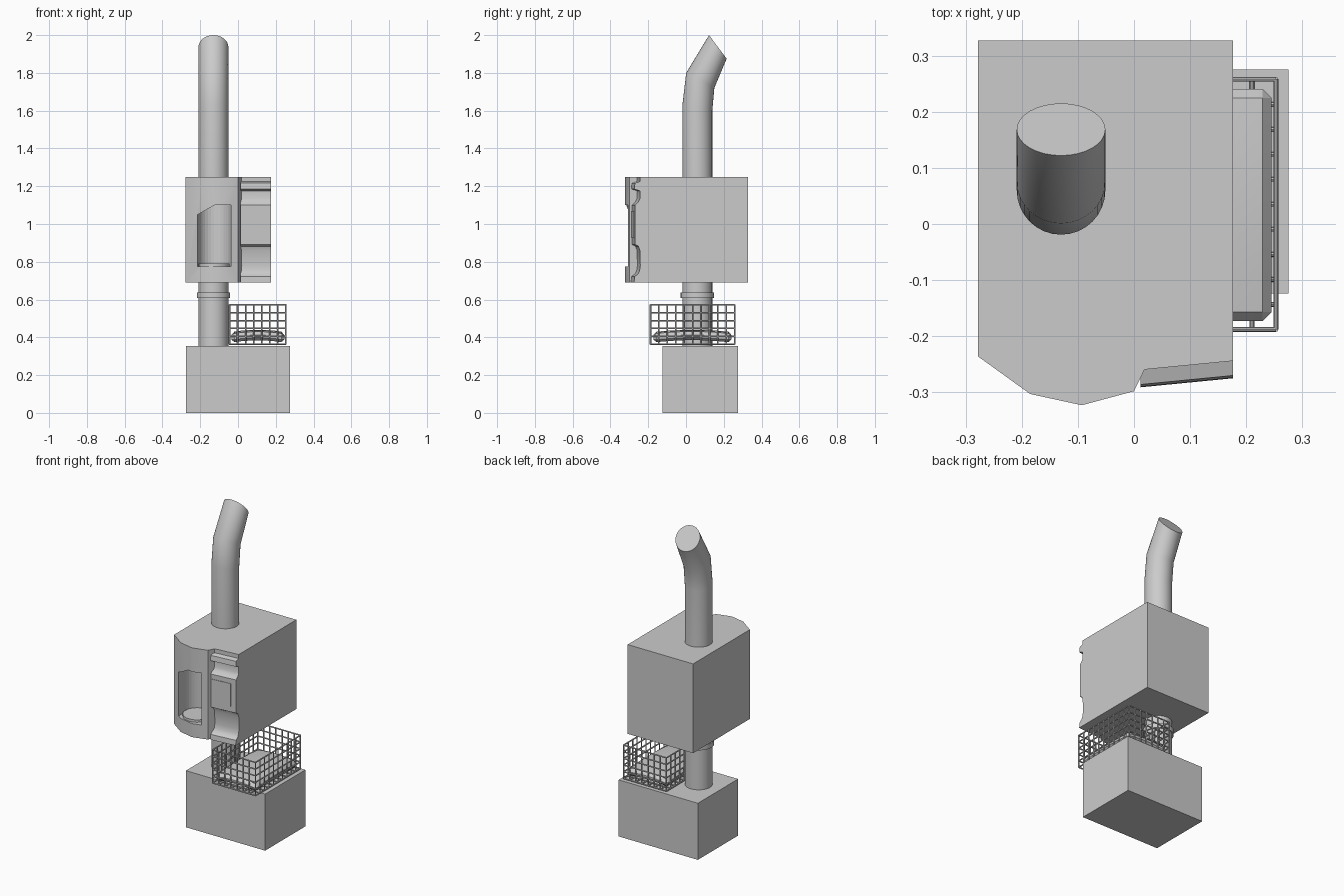
import bpy, bmesh, math
from mathutils import Vector, Matrix

if "Cube" in bpy.data.objects:
    bpy.data.objects.remove(bpy.data.objects["Cube"])


def finish(name, bm, angle=40):
    bmesh.ops.recalc_face_normals(bm, faces=bm.faces[:])
    me = bpy.data.meshes.new(name)
    bm.to_mesh(me)
    bm.free()
    ob = bpy.data.objects.new(name, me)
    bpy.context.collection.objects.link(ob)
    bpy.ops.object.select_all(action='DESELECT')
    ob.select_set(True)
    bpy.context.view_layer.objects.active = ob
    if angle:
        bpy.ops.object.shade_smooth_by_angle(angle=math.radians(angle))
    return ob


def loft(bm, rings):
    rows = [[bm.verts.new(p) for p in r] for r in rings]
    n = len(rows[0])
    for a, b in zip(rows, rows[1:]):
        for i in range(n):
            j = (i + 1) % n
            bm.faces.new((a[i], a[j], b[j], b[i]))
    bm.faces.new(rows[0][::-1])
    bm.faces.new(rows[-1])


def prism(plan, z0, z1):
    bm = bmesh.new()
    loft(bm, [[(x, y, z) for x, y in plan] for z in (z0, z1)])
    return bm


def box(name, x0, x1, y0, y1, z0, z1):
    return finish(name, prism([(x0, y0), (x1, y0), (x1, y1), (x0, y1)], z0, z1), 0)


def circle(cx, cy, r, n=32):
    return [(cx + r * math.cos(2 * math.pi * i / n), cy + r * math.sin(2 * math.pi * i / n))
            for i in range(n)]


# plinth
box("base_block", -0.275, 0.275, -0.124, 0.275, 0, 0.355)

# main housing with faceted bulging front
body = finish("housing", prism([(-0.278, 0.327), (-0.278, -0.236), (-0.185, -0.303),
              (-0.093, -0.323), (0, -0.298), (0.02, -0.257), (0.176, -0.24),
              (0.176, 0.327)], 0.69, 1.25))

# dispensing niche: U-shaped cut with one sloping top corner
NX, NY, NR = -0.126, -0.225, 0.088
arc = [(NX + NR * math.cos(math.pi * i / 16), NY + NR * math.sin(math.pi * i / 16))
       for i in range(17)]
bm = prism(arc + [(NX - NR, -0.4), (NX + NR, -0.4)], 0.775, 1.10)
cut = bmesh.ops.bisect_plane(bm, geom=bm.verts[:] + bm.edges[:] + bm.faces[:],
                             plane_co=(NX, 0, 1.10 - 0.001), plane_no=(-0.05, 0, 0.088),
                             clear_outer=True)
bmesh.ops.holes_fill(bm, edges=[e for e in bm.edges if e.is_boundary], sides=0)
cutter = finish("niche_cutter", bm, 0)
cutter.hide_render = True
mod = body.modifiers.new("niche", 'BOOLEAN')
mod.operation = 'DIFFERENCE'
mod.object = cutter
bpy.context.view_layer.objects.active = body
bpy.ops.object.modifier_apply(modifier=mod.name)
bpy.data.objects.remove(cutter)
body.select_set(True)
bpy.context.view_layer.objects.active = body
bpy.ops.object.shade_smooth_by_angle(angle=math.radians(40))

# niche floor disc
finish("niche_tray", prism(circle(NX, NY, 0.082), 0.77, 0.79))

# control panel: stepped profile (depth, z) swept along a slightly slanted front
prof = [(-0.03, 1.25), (0.004, 1.25), (0.004, 1.225), (0.03, 1.217), (0.034, 1.185),
        (0.004, 1.175), (0.004, 1.135), (0.012, 1.118), (0.03, 1.10), (0.03, 0.892),
        (0.012, 0.882), (0.004, 0.86), (0.002, 0.78), (0.006, 0.752), (0.015, 0.735),
        (0.032, 0.722), (0.035, 0.69), (-0.03, 0.69)]
bm = bmesh.new()
loft(bm, [[(x, y - d, z) for d, z in prof] for x, y in ((0.012, -0.256), (0.176, -0.24))])
finish("control_panel", bm)

# panel screen
bm = bmesh.new()
loft(bm, [[(x, y, 0.925), (x, y - 0.004, 0.925), (x, y - 0.004, 1.07), (x, y, 1.07)]
          for x, y in ((0.02, -0.2845), (0.142, -0.2725))])
finish("panel_screen", bm, 0)

# lower pipe and collar
PX, PY, PR = -0.13, 0.06, 0.079
finish("lower_pipe", prism(circle(PX, PY, PR), 0.35, 0.70))
finish("pipe_collar", prism(circle(PX, PY, 0.088), 0.607, 0.637))

# bent chute: each ring spans front edge to back edge in the y-z plane
spans = [((-0.019, 1.24), (0.139, 1.24)), ((-0.019, 1.63), (0.139, 1.60)),
         ((0.001, 1.80), (0.15, 1.72)), ((0.122, 2.0), (0.215, 1.875))]
rings = []
for f, b in spans:
    f, b = Vector((PX, *f)), Vector((PX, *b))
    c, h = (f + b) / 2, (b - f) / 2
    rings.append([c + h * math.cos(2 * math.pi * i / 32)
                  + Vector((PR * math.sin(2 * math.pi * i / 32), 0, 0)) for i in range(32)])
bm = bmesh.new()
loft(bm, rings)
finish("upper_chute", bm)

# wire basket
bm = bmesh.new()


def wire(a, b, r=0.0042):
    a, b = Vector(a), Vector(b)
    d = b - a
    m = Matrix.Translation((a + b) / 2) @ d.to_track_quat('Z', 'Y').to_matrix().to_4x4()
    bmesh.ops.create_cone(bm, cap_ends=True, segments=8, radius1=r, radius2=r,
                          depth=d.length, matrix=m)


X0, X1, Y0, Y1, Z0, Z1 = -0.045, 0.253, -0.188, 0.258, 0.364, 0.572
NXW, NYW, NZW = 7, 10, 5
for k in range(NZW + 1):
    z = Z0 + (Z1 - Z0) * k / NZW
    for y in (Y0, Y1):
        wire((X0, y, z), (X1, y, z))
    for x in (X0, X1):
        wire((x, Y0, z), (x, Y1, z))
for i in range(NXW + 1):
    x = X0 + (X1 - X0) * i / NXW
    for y in (Y0, Y1):
        wire((x, y, Z0), (x, y, Z1))
    if 0 < i < NXW:
        wire((x, Y0, Z0), (x, Y1, Z0))
for j in range(NYW + 1):
    y = Y0 + (Y1 - Y0) * j / NYW
    for x in (X0, X1):
        wire((x, y, Z0), (x, y, Z1))
    if 0 < j < NYW:
        wire((X0, y, Z0), (X1, y, Z0))
finish("wire_basket", bm)

# arched pad lying in the basket
bm = bmesh.new()
bmesh.ops.create_cube(bm, size=1, matrix=Matrix.Translation((0.105, 0.034, 0.393))
                      @ Matrix.Diagonal((0.28, 0.414, 0.046, 1)))
bmesh.ops.bevel(bm, geom=bm.edges[:], offset=0.016, segments=1, affect='EDGES')
for axis, half, mid in ((0, 0.14, 0.105), (1, 0.207, 0.034)):
    for s in (-0.6, -0.2, 0.2, 0.6):
        co, no = [0, 0, 0], [0, 0, 0]
        co[axis], no[axis] = mid + s * half, 1
        bmesh.ops.bisect_plane(bm, geom=bm.verts[:] + bm.edges[:] + bm.faces[:],
                               plane_co=co, plane_no=no)
for v in bm.verts:
    u, w = (v.co.x - 0.105) / 0.14, (v.co.y - 0.034) / 0.207
    v.co.z += 0.025 * (1 - (u * u + w * w) / 2)
finish("basket_pad", bm, 30)
